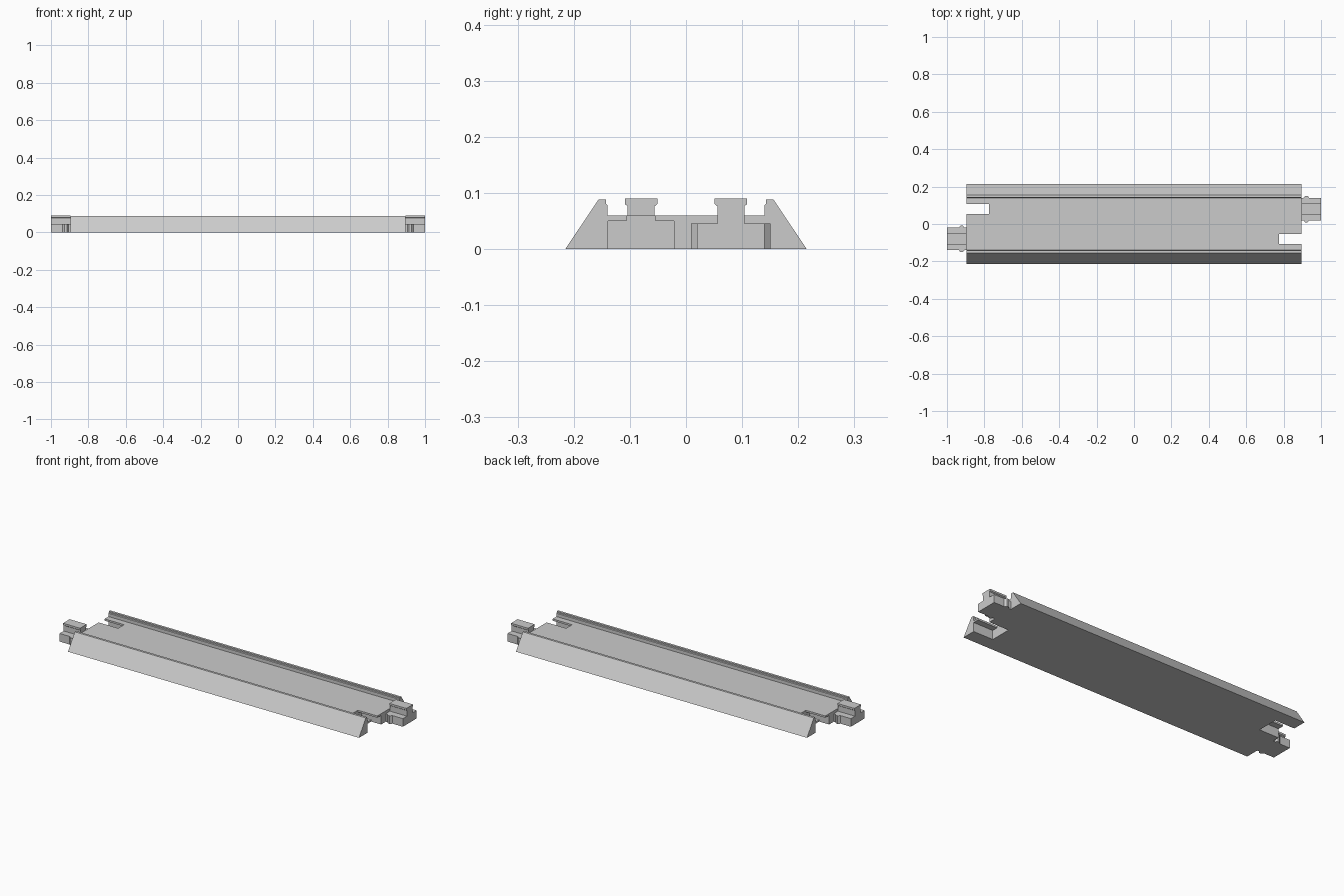
import bpy
import bmesh
import math
from mathutils import Matrix, Vector

default = bpy.data.objects.get("Cube")
if default:
    bpy.data.objects.remove(default, do_unlink=True)

END, TIP, DECK = 0.895, 1.0, 0.06
LANE = 0.08          # sideways offset of the plug and socket
PLUG_H = 0.045

grey = bpy.data.materials.new("light_grey")
grey.use_nodes = True
colour = (0.6, 0.6, 0.6, 1)
grey.diffuse_color = colour
grey.node_tree.nodes["Principled BSDF"].inputs["Base Color"].default_value = colour


def prism(name, outline, start, sweep, turn=0.0):
    """Sweep a closed 3D outline along a vector, then turn it about z."""
    bm = bmesh.new()
    base = bm.faces.new([bm.verts.new(Vector(p) + Vector(start)) for p in outline])
    new = bmesh.ops.extrude_face_region(bm, geom=[base])["geom"]
    bmesh.ops.translate(bm, vec=sweep,
                        verts=[v for v in new if isinstance(v, bmesh.types.BMVert)])
    bmesh.ops.recalc_face_normals(bm, faces=bm.faces)
    bmesh.ops.transform(bm, matrix=Matrix.Rotation(turn, 4, "Z"), verts=bm.verts)
    mesh = bpy.data.meshes.new(name)
    bm.to_mesh(mesh)
    bm.free()
    mesh.materials.append(grey)
    obj = bpy.data.objects.new(name, mesh)
    bpy.context.collection.objects.link(obj)
    return obj


def symmetric(half):
    """Complete a (y, z) half profile by mirroring it in y."""
    full = half + [(-y, z) for y, z in reversed(half)]
    return [(0, y, z) for y, z in full]


# Sloped bed with a raised, slightly chamfered lip along both sides
bed = prism("track_bed",
            symmetric([(0.215, 0), (0.156, 0.088), (0.143, 0.088), (0.143, 0.081),
                       (0.14, 0.078), (0.14, DECK)]),
            (-END, 0, 0), (2 * END, 0, 0))

# Plug plan with a locking bump on each side
side = [(END - 0.01, 0.06), (0.907, 0.06), (0.915, 0.071), (0.927, 0.071),
        (0.937, 0.06), (TIP, 0.06)]
plug_plan = [(x, y, 0) for x, y in side] + [(x, -y, 0) for x, y in reversed(side)]

# Rail stub section: narrow stem under a wider head
rail_section = symmetric([(0.024, PLUG_H - 0.002), (0.024, 0.076), (0.029, 0.08), (0.029, 0.09)])

# Socket section: wide pocket below, narrow slot through the deck
socket_section = symmetric([(0.059, -0.02), (0.059, 0.05), (0.026, 0.05), (0.026, 0.12)])

for label, turn in (("left", 0.0), ("right", math.pi)):
    prism(f"{label}_plug", plug_plan, (0, LANE, 0), (0, 0, PLUG_H), turn)
    prism(f"{label}_rail_stub", rail_section, (END, LANE, 0), (TIP - END, 0, 0), turn)

    # Cut the matching socket beside the plug
    cutter = prism(f"{label}_socket_cutter", socket_section, (0.775, -LANE, 0),
                   (0.2, 0, 0), turn)
    cutter.hide_render = True
    cut = bed.modifiers.new(f"{label}_socket", "BOOLEAN")
    cut.operation = "DIFFERENCE"
    cut.solver = "EXACT"
    cut.object = cutter
    bpy.context.view_layer.objects.active = bed
    bpy.ops.object.modifier_apply(modifier=cut.name)
    bpy.data.objects.remove(cutter, do_unlink=True)
